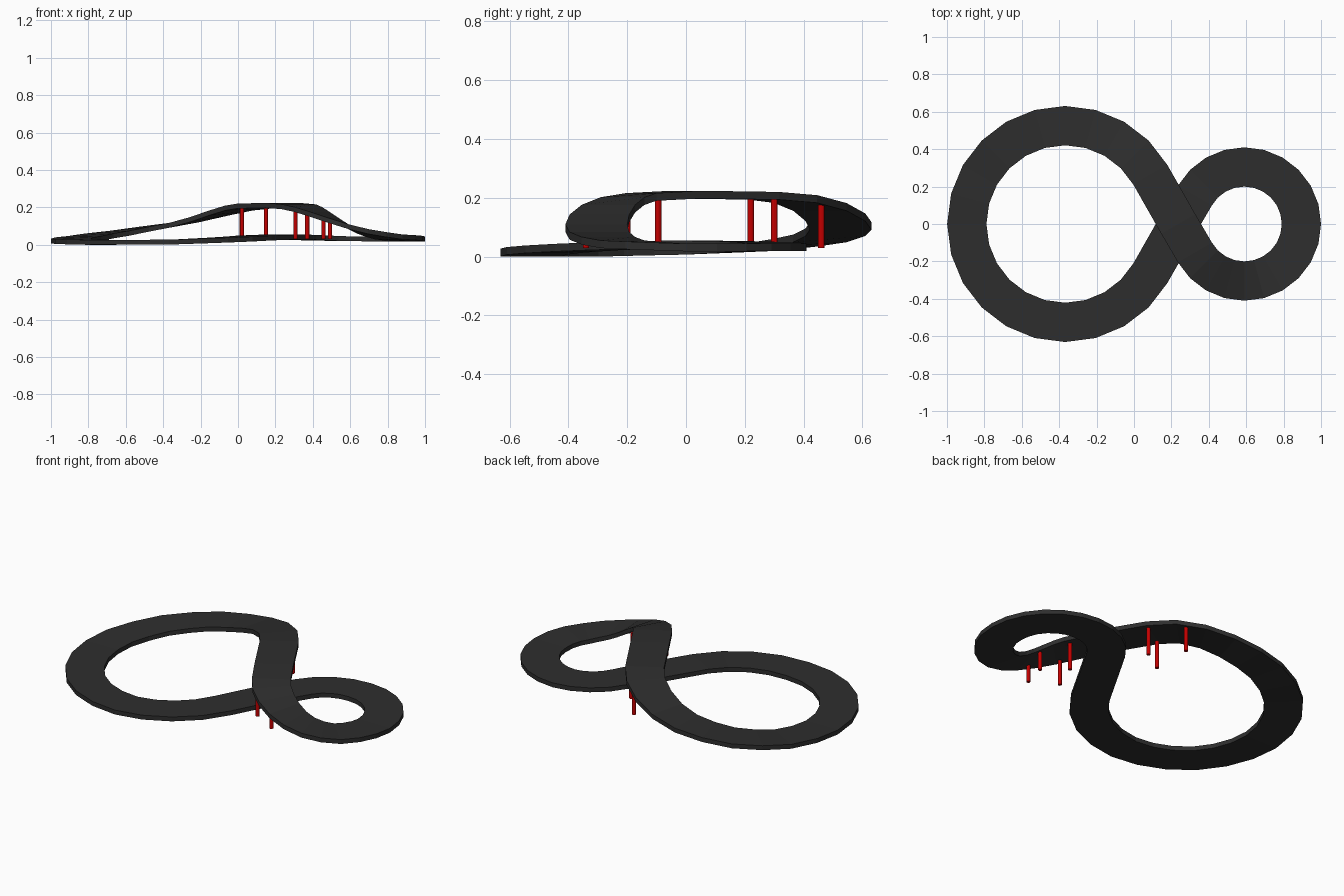
import bpy, bmesh
from math import sin, cos, radians
from mathutils import Vector

if "Cube" in bpy.data.objects:
    bpy.data.objects.remove(bpy.data.objects["Cube"])


def material(name, rgb):
    m = bpy.data.materials.new(name)
    m.diffuse_color = (*rgb, 1)
    m.use_nodes = True
    m.node_tree.nodes["Principled BSDF"].inputs["Base Color"].default_value = m.diffuse_color
    return m


asphalt = material("dark_asphalt", (0.027, 0.027, 0.027))
red = material("red_paint", (0.55, 0.0, 0.0))

HALF_WIDTH, THICK = 0.105, 0.026
BIG = (-0.368, 0.526)      # centre x, centreline radius
SMALL = (0.59, 0.305)

# Road surface height by angle around each loop
BIG_Z = [(30, .22), (45, .209), (60, .182), (75, .147), (90, .117), (120, .075),
         (150, .046), (180, .033), (225, .026), (270, .027), (330, .049)]
SMALL_Z = [(-150, .216), (-135, .202), (-120, .176), (-105, .143), (-90, .11),
           (-70, .075), (-45, .055), (0, .044), (90, .045), (150, .053)]


def height(keys, a):
    for (a0, z0), (a1, z1) in zip(keys, keys[1:]):
        if a <= a1:
            return z0 + (z1 - z0) * (a - a0) / (a1 - a0)
    return keys[-1][1]


def arc(loop, keys, start, end, steps):
    """Stations (centre point, sideways direction) along a loop."""
    out = []
    for i in range(steps + 1):
        a = start + (end - start) * i / steps
        d = Vector((cos(radians(a)), sin(radians(a)), 0))
        p = Vector((loop[0], 0, height(keys, a))) + d * loop[1]
        out.append((p, d))
    return out


# Figure-eight path: big loop counter-clockwise, small loop clockwise
big = arc(BIG, BIG_Z, 30, 330, 20)
small = [(p, -d) for p, d in arc(SMALL, SMALL_Z, 150, -150, 20)]
s60 = Vector((cos(radians(30)), sin(radians(30)), 0))
low_mid = (Vector((0.237, 0, 0.055)), Vector((s60.x, -s60.y, 0)))
high_mid = (Vector((0.237, 0, 0.224)), s60)
stations = big + [low_mid] + small + [high_mid]

# Track: rectangular section swept round the closed path
bm = bmesh.new()
rings = []
for p, side in stations:
    rings.append([bm.verts.new(p + side * s * HALF_WIDTH - Vector((0, 0, dz)))
                  for s, dz in ((-1, 0), (1, 0), (1, THICK), (-1, THICK))])
for i, r in enumerate(rings):
    n = rings[(i + 1) % len(rings)]
    for k in range(4):
        j = (k + 1) % 4
        bm.faces.new((r[k], r[j], n[j], n[k]))
bmesh.ops.recalc_face_normals(bm, faces=bm.faces)
mesh = bpy.data.meshes.new("track")
bm.to_mesh(mesh)
bm.free()
mesh.materials.append(asphalt)
bpy.context.collection.objects.link(bpy.data.objects.new("track", mesh))

# Support pillars under the raised section: x, y, top
PILLARS = [(.02, .46, .183), (.022, .22, .2), (.15, .30, .2), (.37, -.095, .193),
           (.308, -.255, .187), (.458, -.34, .13), (.492, -.2, .137)]
BASE = 0.03
for i, (x, y, top) in enumerate(PILLARS):
    bpy.ops.mesh.primitive_cylinder_add(vertices=12, radius=0.011, depth=top - BASE,
                                        location=(x, y, (top + BASE) / 2))
    ob = bpy.context.object
    ob.name = f"support_pillar_{i + 1}"
    ob.data.materials.append(red)
